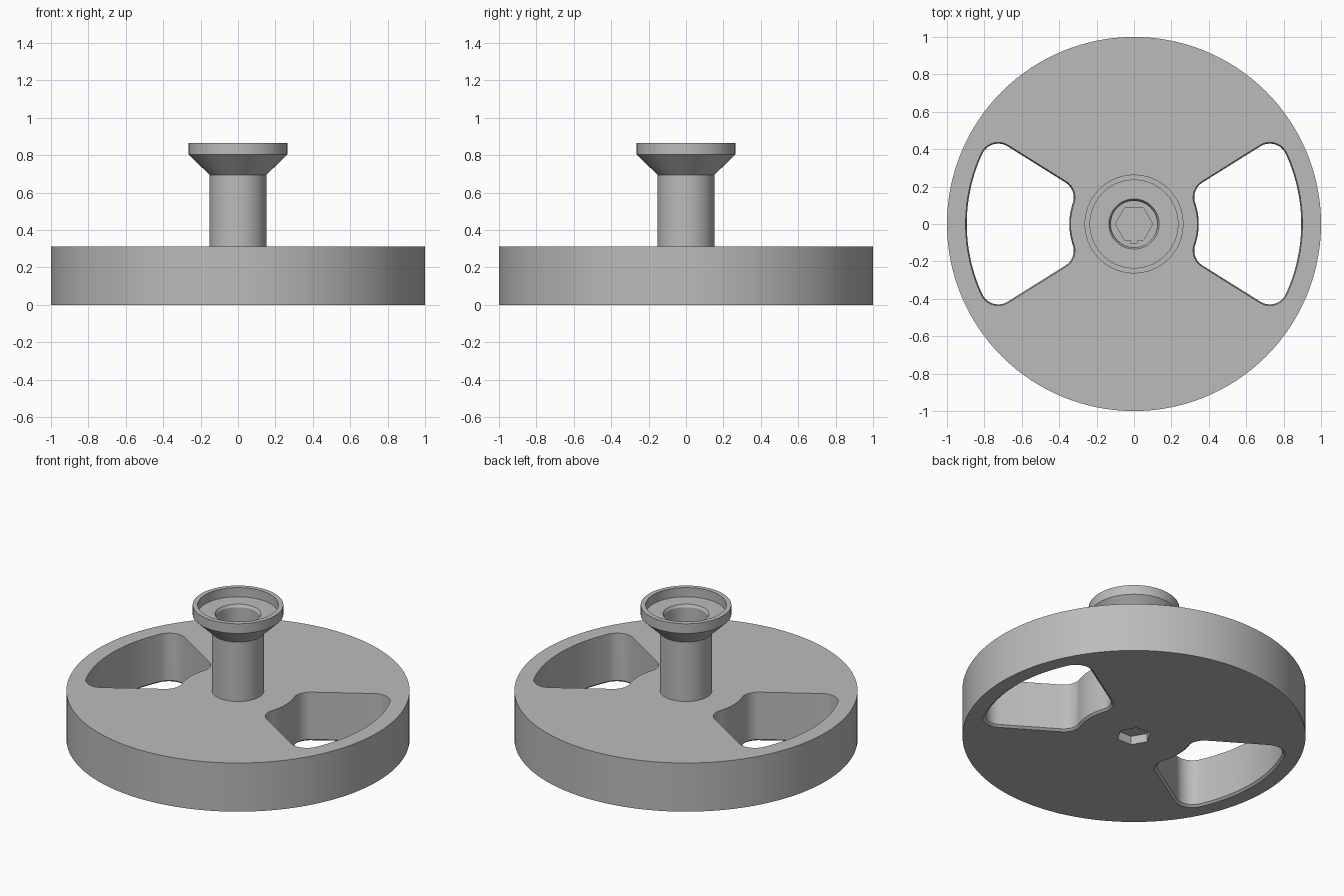
import bpy, bmesh, math

if "Cube" in bpy.data.objects:
    bpy.data.objects.remove(bpy.data.objects["Cube"])

SEG = 128
grey = bpy.data.materials.new("plain grey")
grey.diffuse_color = (0.50, 0.50, 0.50, 1)
grey.use_nodes = True
grey.node_tree.nodes["Principled BSDF"].inputs["Base Color"].default_value = grey.diffuse_color


def make_object(name, bm):
    bmesh.ops.recalc_face_normals(bm, faces=bm.faces)
    mesh = bpy.data.meshes.new(name)
    bm.to_mesh(mesh)
    bm.free()
    mesh.materials.append(grey)
    obj = bpy.data.objects.new(name, mesh)
    bpy.context.collection.objects.link(obj)
    return obj


def lathe(name, profile):
    """Closed solid of revolution; the profile starts and ends on the axis."""
    bm = bmesh.new()
    rings = []
    for r, z in profile:
        if r == 0:
            rings.append([bm.verts.new((0, 0, z))] * SEG)
        else:
            rings.append([bm.verts.new((r * math.cos(2 * math.pi * i / SEG),
                                        r * math.sin(2 * math.pi * i / SEG), z))
                          for i in range(SEG)])
    for a, b in zip(rings, rings[1:]):
        for i in range(SEG):
            j = (i + 1) % SEG
            bm.faces.new(list(dict.fromkeys((a[i], a[j], b[j], b[i]))))
    return make_object(name, bm)


def loft(name, sections):
    """Closed solid through (z, outline) sections with equal point counts."""
    bm = bmesh.new()
    rings = [[bm.verts.new((x, y, z)) for x, y in pts] for z, pts in sections]
    n = len(rings[0])
    for a, b in zip(rings, rings[1:]):
        for i in range(n):
            j = (i + 1) % n
            bm.faces.new((a[i], a[j], b[j], b[i]))
    bm.faces.new(rings[0][::-1])
    bm.faces.new(rings[-1])
    return make_object(name, bm)


def arc(cx, cy, r, start, end, n):
    return [(cx + r * math.cos(start + (end - start) * i / n),
             cy + r * math.sin(start + (end - start) * i / n)) for i in range(n + 1)]


def window_outline(side, grow):
    """Ring sector with rounded corners, offset outwards by grow."""
    half, fillet, r_out, r_in = math.radians(32), 0.10, 0.90, 0.34
    d_out, d_in = r_out - fillet, r_in + fillet
    a_out = half - math.asin(fillet / d_out)
    a_in = half - math.asin(fillet / d_in)
    f = fillet + grow
    quarter = math.pi / 2
    upper = arc(0, 0, r_out + grow, 0, a_out, 12)
    upper += arc(d_out * math.cos(a_out), d_out * math.sin(a_out), f,
                 a_out, half + quarter, 12)[1:]
    upper += arc(d_in * math.cos(a_in), d_in * math.sin(a_in), f,
                 half + quarter, a_in + math.pi, 12)
    upper += arc(0, 0, r_in - grow, a_in, 0, 6)[1:]
    lower = [(x, -y) for x, y in upper[-2:0:-1]]
    return [(side * x, side * y) for x, y in upper + lower]


def cut(target, cutter):
    mod = target.modifiers.new("cut", 'BOOLEAN')
    mod.operation, mod.solver, mod.object = 'DIFFERENCE', 'EXACT', cutter
    bpy.context.view_layer.objects.active = target
    bpy.ops.object.modifier_apply(modifier=mod.name)
    bpy.data.objects.remove(cutter)


# Wheel disc with hollow spindle, flared collar and cup
wheel = lathe("wheel_with_spindle", [
    (0, 0), (1, 0), (1, 0.313), (0.152, 0.313), (0.152, 0.695),
    (0.264, 0.803), (0.264, 0.865), (0.235, 0.865), (0.235, 0.806),
    (0.134, 0.806), (0.125, 0.79), (0.123, 0.14), (0, 0.14)])

# Two windows, slightly tapered, with a small chamfer underneath
for side in (1, -1):
    cut(wheel, loft("window_cutter", [
        (z, window_outline(side, g))
        for z, g in ((-0.02, 0.008), (0, 0.008), (0.012, -0.006), (0.35, 0.001))]))

# Hexagonal sockets: keyed inside the bore, plain underneath
hexagon = [(0.1 * math.cos(i * math.pi / 3), 0.1 * math.sin(i * math.pi / 3))
           for i in range(6)]
keyed = hexagon[:5] + [(-0.018, -0.0866), (-0.018, -0.102),
                       (0.018, -0.102), (0.018, -0.0866)] + hexagon[5:]
cut(wheel, loft("inner_socket_cutter", [(0.09, keyed), (0.2, keyed)]))
cut(wheel, loft("under_socket_cutter", [(-0.05, hexagon), (0.055, hexagon)]))

# Smooth the round walls, keep the rims sharp
bpy.ops.object.select_all(action='DESELECT')
wheel.select_set(True)
bpy.context.view_layer.objects.active = wheel
bpy.ops.object.shade_smooth_by_angle(angle=math.radians(25))
